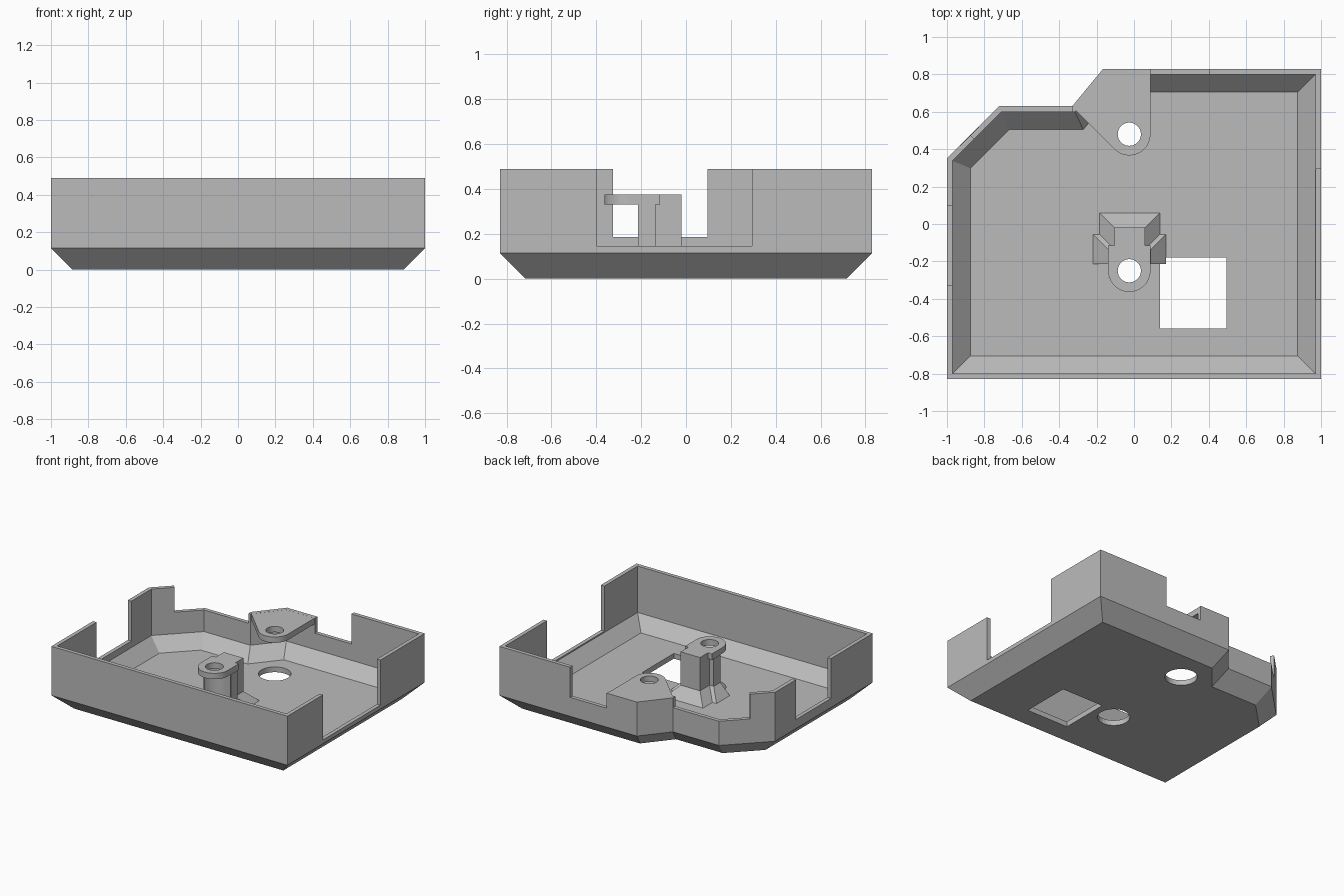
import bpy, bmesh, math
from mathutils import Vector

cube = bpy.data.objects.get("Cube")
if cube:
    bpy.data.objects.remove(cube, do_unlink=True)

grey = bpy.data.materials.new("plain_grey")
grey.use_nodes = True
grey.diffuse_color = (0.5, 0.5, 0.5, 1)
grey.node_tree.nodes["Principled BSDF"].inputs["Base Color"].default_value = (0.5, 0.5, 0.5, 1)


def inset(pts, d):
    """Mitred inward offset of a counter-clockwise outline."""
    out = []
    for i, p in enumerate(pts):
        a, b, c = Vector(pts[i - 1]), Vector(p), Vector(pts[(i + 1) % len(pts)])
        e, f = (b - a).normalized(), (c - b).normalized()
        n, m = Vector((-e.y, e.x)), Vector((-f.y, f.x))
        out.append(b + (n + m) * d / (1 + n.dot(m)))
    return out


def loft(name, rings):
    """Closed solid through (outline, height) rings, capped at both ends."""
    bm = bmesh.new()
    loops = [[bm.verts.new((p[0], p[1], z)) for p in pts] for pts, z in rings]
    n = len(loops[0])
    for lo, hi in zip(loops, loops[1:]):
        for i in range(n):
            j = (i + 1) % n
            bm.faces.new((lo[i], lo[j], hi[j], hi[i]))
    bm.faces.new(loops[0][::-1])
    bm.faces.new(loops[-1])
    bmesh.ops.recalc_face_normals(bm, faces=bm.faces)
    mesh = bpy.data.meshes.new(name)
    bm.to_mesh(mesh)
    bm.free()
    mesh.materials.append(grey)
    ob = bpy.data.objects.new(name, mesh)
    bpy.context.collection.objects.link(ob)
    return ob


def prism(name, pts, z0, z1):
    return loft(name, [(pts, z0), (pts, z1)])


def rect(x0, x1, y0, y1):
    return [(x0, y0), (x1, y0), (x1, y1), (x0, y1)]


def arc(c, r, start, end, n=24):
    return [(c[0] + r * math.cos(math.radians(start + (end - start) * i / n)),
             c[1] + r * math.sin(math.radians(start + (end - start) * i / n)))
            for i in range(n + 1)]


def cut(ob, pts, z0, z1):
    """Subtract a prism from an object and discard the cutter."""
    tool = prism("cutter", pts, z0, z1)
    tool.hide_render = True
    mod = ob.modifiers.new("cut", "BOOLEAN")
    mod.operation, mod.solver, mod.object = "DIFFERENCE", "EXACT", tool
    bpy.context.view_layer.objects.active = ob
    bpy.ops.object.modifier_apply(modifier=mod.name)
    bpy.data.objects.remove(tool, do_unlink=True)


def circle(c, r):
    return arc(c, r, 0, 360, 40)[:-1]


REAR, MID = (-0.025, 0.48), (-0.025, -0.25)
R, HOLE = 0.113, 0.062
FLOOR, TOP, TAB0, TAB1 = 0.04, 0.49, 0.33, 0.375

# Tray: chamfered outer skin, rim and chamfered inner skin
outline = [(-1, -0.83), (1, -0.83), (1, 0.83), (-0.165, 0.83),
           (-0.33, 0.63), (-0.72, 0.63), (-1, 0.35)]
inner = inset(outline, 0.03)
tray = loft("tray", [(inset(outline, 0.115), 0), (outline, 0.115), (outline, TOP),
                     (inner, TOP), (inner, 0.135), (inset(outline, 0.125), FLOOR)])

# Lowered stretches of wall
cut(tray, rect(0.92, 1.1, -0.4, 0.295), 0.145, 1)
cut(tray, rect(-1.1, -0.92, -0.325, 0.095), 0.185, 1)
cut(tray, rect(0.09, 0.4, 0.75, 0.9), 0.26, 1)
cut(tray, rect(-0.33, 0.09, 0.5, 0.9), TAB1, 1)
cut(tray, [(-0.8, 0.4), (-0.33, 0.4), (-0.33, 0.9), (-0.95, 0.9), (-0.95, 0.55)], 0.3, 1)

# Floor openings
cut(tray, rect(0.14, 0.495, -0.56, -0.178), -1, 0.1)
for centre in (REAR, MID):
    cut(tray, circle(centre, R), -1, 0.1)

# Rear screw tab, set into the back wall
k = inset(outline, 0.01)
rear_tab = prism("rear_screw_tab",
                 arc(REAR, R, 225, 360) + [(0.088, 0.82), tuple(k[3]), tuple(k[4])],
                 TAB0, TAB1 - 0.0005)
cut(rear_tab, circle(REAR, HOLE), 0, 1)

# Middle post: screw tab on a spine with two prongs
mid_tab = prism("post_screw_tab",
                arc(MID, R, 180, 360) + [(0.088, -0.115), (0.06, -0.115), (0.06, -0.02),
                                         (-0.105, -0.02), (-0.105, -0.115), (-0.138, -0.115)],
                TAB0, TAB1)
cut(mid_tab, circle(MID, HOLE), 0, 1)

for name, x0, x1, y0, y1 in (("post_spine", -0.105, 0.06, -0.15, -0.02),
                             ("post_prongs", -0.14, 0.09, -0.215, -0.135)):
    # Each column flares out at its foot on the sides and back
    g = 0.08
    column = rect(x0, x1, y0, y1)
    foot = rect(x0 - g, x1 + g, y0, y1 + g)
    part = loft(name, [(foot, FLOOR - 0.01), (foot, FLOOR), (column, FLOOR + g), (column, TAB0)])
    cut(part, circle(MID, R), -1, 1)
